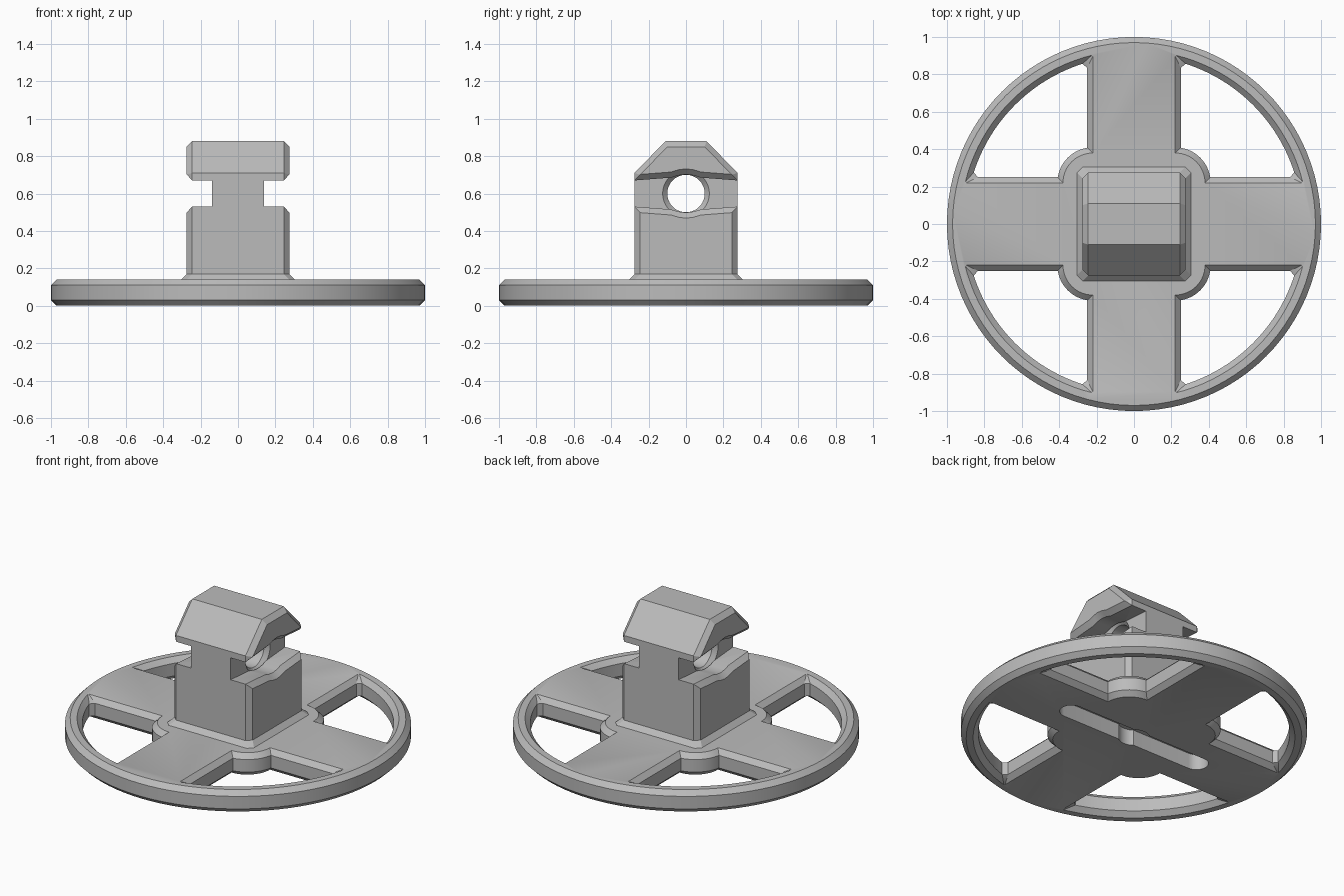
import bpy, bmesh
from math import sin, cos, asin, sqrt, pi, radians

if "Cube" in bpy.data.objects:
    bpy.data.objects.remove(bpy.data.objects["Cube"])

grey = bpy.data.materials.new("mid_grey")
grey.use_nodes = True
grey.diffuse_color = (0.5, 0.5, 0.5, 1)
grey.node_tree.nodes["Principled BSDF"].inputs["Base Color"].default_value = grey.diffuse_color


def loft(name, rings):
    """Closed solid through equally long rings of points."""
    bm = bmesh.new()
    loops = [[bm.verts.new(p) for p in ring] for ring in rings]
    n = len(loops[0])
    for a, b in zip(loops, loops[1:]):
        for i in range(n):
            j = (i + 1) % n
            bm.faces.new((a[i], a[j], b[j], b[i]))
    bm.faces.new(loops[0][::-1])
    bm.faces.new(loops[-1])
    bmesh.ops.recalc_face_normals(bm, faces=bm.faces)
    mesh = bpy.data.meshes.new(name)
    bm.to_mesh(mesh)
    bm.free()
    mesh.materials.append(grey)
    obj = bpy.data.objects.new(name, mesh)
    bpy.context.collection.objects.link(obj)
    return obj


def select(obj):
    bpy.ops.object.select_all(action='DESELECT')
    obj.select_set(True)
    bpy.context.view_layer.objects.active = obj


def cut(obj, cutter):
    select(obj)
    mod = obj.modifiers.new("cut", 'BOOLEAN')
    mod.operation = 'DIFFERENCE'
    mod.solver = 'EXACT'
    mod.object = cutter
    bpy.ops.object.modifier_apply(modifier=mod.name)
    bpy.data.objects.remove(cutter)


def circle(r, n):
    return [(r * cos(2 * pi * i / n), r * sin(2 * pi * i / n)) for i in range(n)]


def at_z(points, z):
    return [(x, y, z) for x, y in points]


def at_x(points, x):
    return [(x, y, z) for y, z in points]


# Wheel base: disc with chamfered rim
H, C = 0.14, 0.03
wheel = loft("wheel_base", [at_z(circle(r, 96), z) for r, z in
                            ((1 - C, 0), (1, C), (1, H - C), (1 - C, H))])


def opening(k, corner):
    """Quarter opening, grown by k, with its two outer corners trimmed."""
    e, r, c, rb = 0.25 - k, 0.9 + k, 0.22, 0.19 - k
    far = sqrt(r * r - e * e)
    a0 = asin(e / r)
    b0 = asin((e - c) / rb)
    pts = [(far - corner, e)]
    for i in range(21):
        a = a0 + corner + (pi / 2 - 2 * a0 - 2 * corner) * i / 20
        pts.append((r * cos(a), r * sin(a)))
    pts.append((e, far - corner))
    for i in range(13):
        b = pi / 2 - b0 - (pi / 2 - 2 * b0) * i / 12
        pts.append((c + rb * cos(b), c + rb * sin(b)))
    return pts


# Four openings with chamfered edges leave the spokes and hub lobes
big, small = opening(C + 0.005, 0.002), opening(0, 0.03)
for q in range(4):
    s, t = round(sin(q * pi / 2)), round(cos(q * pi / 2))
    turn = lambda pts: [(x * t - y * s, x * s + y * t) for x, y in pts]
    cut(wheel, loft("opening_cutter", [at_z(turn(p), z) for p, z in (
        (big, -0.005), (small, C), (small, H - C), (big, H + 0.005))]))

# Groove with round ends on the underside, and a wider pocket at its centre
groove = []
for i in range(26):
    side = 1 if i < 13 else -1
    a = (i % 13) * pi / 12 - pi / 2
    groove.append((side * (0.47 + 0.07 * cos(a)), side * 0.07 * sin(a)))
cut(wheel, loft("groove_cutter", [at_z(groove, -0.05), at_z(groove, 0.1)]))
cut(wheel, loft("pocket_cutter", [at_z(circle(0.09, 32), -0.05), at_z(circle(0.09, 32), 0.101)]))


# Post with gabled head, chamfered at both ends
def house(wall, eave, ridge, top):
    return [(-wall, 0.12), (wall, 0.12), (wall, eave), (ridge, top), (-ridge, top), (-wall, eave)]


full, inset = house(0.275, 0.71, 0.11, 0.88), house(0.245, 0.7, 0.1, 0.85)
post = loft("post", [at_x(inset, -0.275), at_x(full, -0.245), at_x(full, 0.245), at_x(inset, 0.275)])


# Side slots that leave a neck under the head
def slot(grow):
    half = ((0.3, 0.068), (0.08, 0.085), (0.04, 0.097), (0, 0.102))
    upper = [(y, h) for y, h in half] + [(-y, h) for y, h in half[-2::-1]]
    return ([(y, 0.6 + h + grow) for y, h in upper]
            + [(y, 0.6 - h - grow) for y, h in reversed(upper)])


for side in (-1, 1):
    cut(post, loft("slot_cutter", [at_x(slot(g), side * x) for g, x in
                                   ((0, 0.14), (0, 0.245), (0.04, 0.285))]))

# Round hole through the neck with countersunk mouths
bore = [(0.126, -0.141), (0.1, -0.115), (0.1, 0.115), (0.126, 0.141)]
cut(post, loft("bore_cutter", [[(x, y, z + 0.6) for y, z in circle(r, 48)] for r, x in bore]))


# Sloped collar at the foot of the post
def chamfered_square(h, c):
    return [(h, c - h), (h, h - c), (h - c, h), (c - h, h),
            (-h, h - c), (-h, c - h), (c - h, -h), (h - c, -h)]


collar = loft("post_collar", [at_z(chamfered_square(h, C), z) for h, z in
                              ((0.305, 0.12), (0.305, H), (0.275, H + C))])

for obj in (wheel, post, collar):
    select(obj)
    bpy.ops.object.shade_smooth_by_angle(angle=radians(25))
